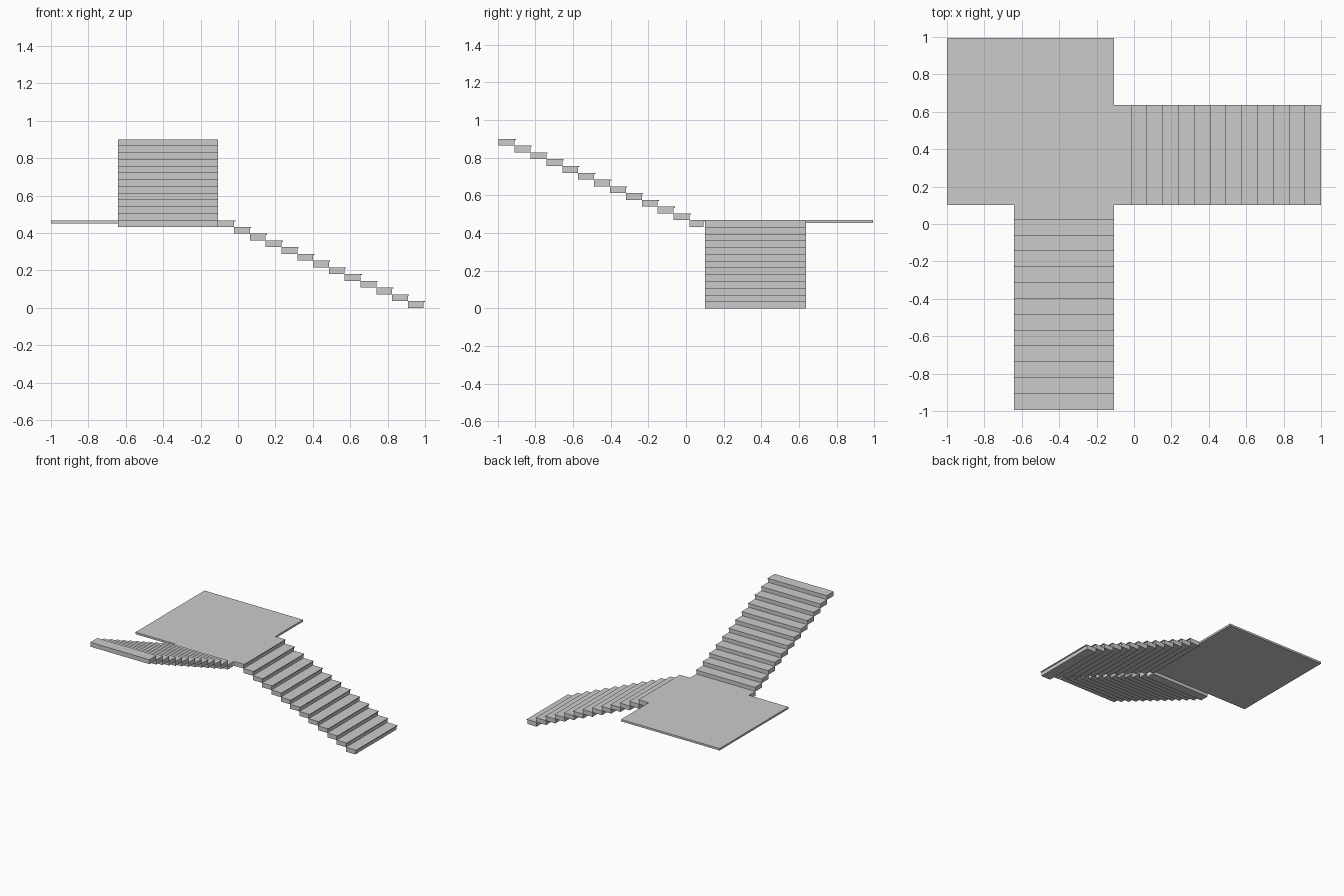
import bpy, bmesh
from mathutils import Vector

if "Cube" in bpy.data.objects:
    bpy.data.objects.remove(bpy.data.objects["Cube"])

STEPS, RUN, RISE = 13, 0.0845, 0.036
NOSE, NOSE_T = 0.007, 0.006
EDGE_X, EDGE_Y, WIDTH = -0.107, 0.101, 0.535
LAND_Z = STEPS * RISE


def finish(name, bm):
    bmesh.ops.recalc_face_normals(bm, faces=bm.faces)
    mesh = bpy.data.meshes.new(name)
    bm.to_mesh(mesh)
    bm.free()
    bpy.context.collection.objects.link(bpy.data.objects.new(name, mesh))


def step(name, back, front, top, place, across):
    """Extrude one step profile; the thin nosing overhangs its downhill face."""
    d = 1 if front > back else -1
    nose = front + d * NOSE
    profile = [(back, top - RISE), (front, top - RISE), (front, top - NOSE_T),
               (nose, top - NOSE_T), (nose, top), (back, top)]
    bm = bmesh.new()
    face = bm.faces.new([bm.verts.new(place(s, z)) for s, z in profile])
    ext = bmesh.ops.extrude_face_region(bm, geom=[face])
    verts = [g for g in ext["geom"] if isinstance(g, bmesh.types.BMVert)]
    bmesh.ops.translate(bm, verts=verts, vec=across)
    finish(name, bm)


# Square landing
bm = bmesh.new()
bmesh.ops.create_cube(bm, size=1)
size = 1 + EDGE_X
for v in bm.verts:
    v.co = Vector((-1 + size * (v.co.x + 0.5), EDGE_Y + size * (v.co.y + 0.5),
                   LAND_Z - 0.016 * (0.5 - v.co.z)))
finish("landing", bm)

# Lower flight descends towards +x
for i in range(STEPS):
    back = EDGE_X + 0.0015 + i * RUN if i else EDGE_X
    step(f"lower_step_{i + 1}", back, EDGE_X + 0.0015 + (i + 1) * RUN,
         LAND_Z - i * RISE, lambda s, z: (s, EDGE_Y, z), (0, WIDTH, 0))

# Upper flight climbs towards -y, nosings facing +y
for i in range(STEPS):
    front = 0.1035 - i * RUN if i else EDGE_Y - NOSE
    step(f"upper_step_{i + 1}", 0.1035 - (i + 1) * RUN, front,
         LAND_Z + i * RISE, lambda s, z: (EDGE_X, s, z), (-WIDTH, 0, 0))
